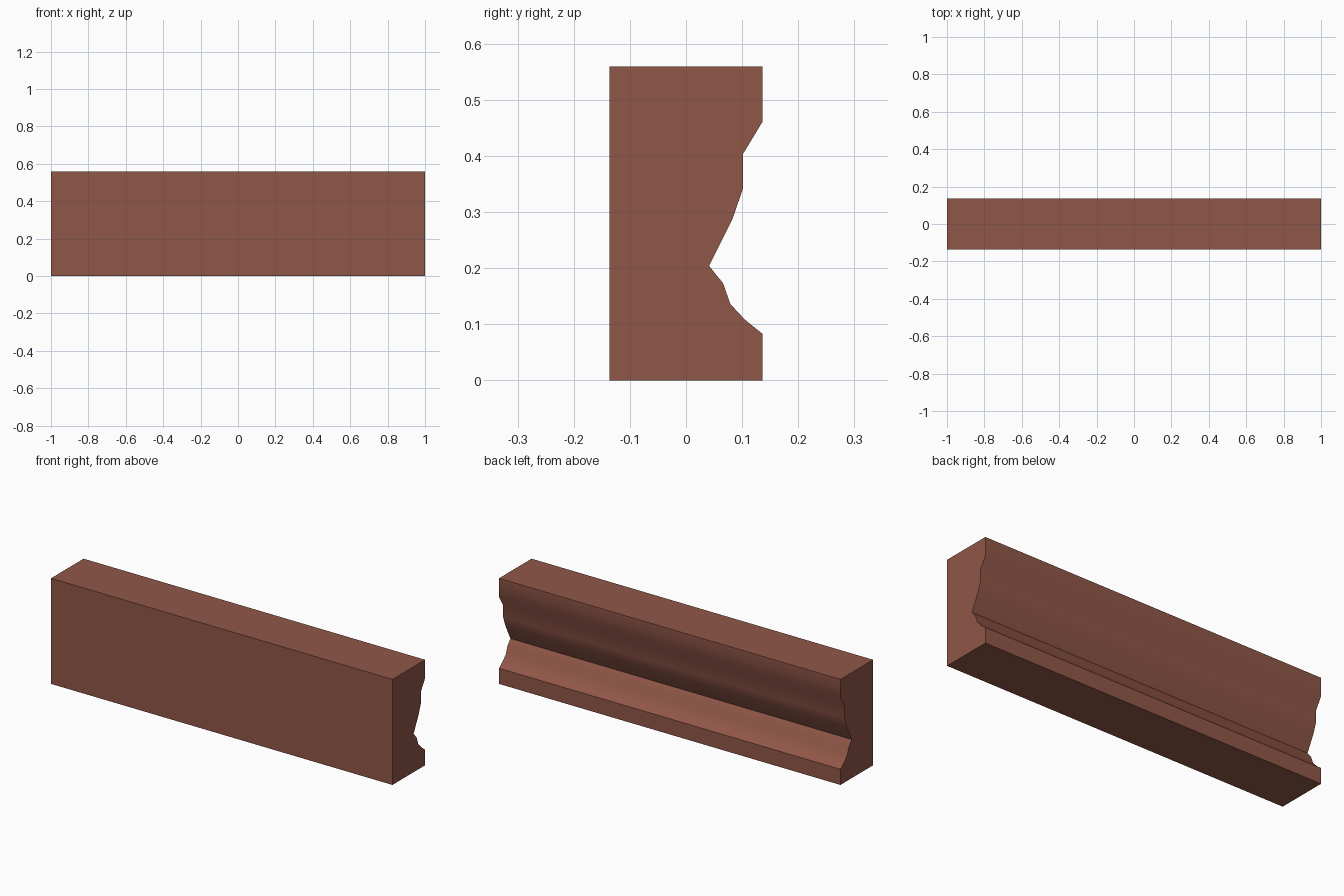
import bpy, bmesh, math

if "Cube" in bpy.data.objects:
    bpy.data.objects.remove(bpy.data.objects["Cube"])

# Cross-section of the moulding in (y, z)
PROFILE = [(-0.136, 0), (0.136, 0), (0.136, 0.083), (0.105, 0.108), (0.079, 0.136),
           (0.066, 0.173), (0.041, 0.204), (0.083, 0.288), (0.102, 0.343),
           (0.102, 0.404), (0.136, 0.46), (0.136, 0.559), (-0.136, 0.559)]

# Terracotta colour
mat = bpy.data.materials.new("terracotta brown")
mat.diffuse_color = (0.28, 0.095, 0.064, 1)
mat.use_nodes = True
mat.node_tree.nodes["Principled BSDF"].inputs["Base Color"].default_value = mat.diffuse_color

# Extrude the profile along x
bm = bmesh.new()
end = bm.faces.new([bm.verts.new((-1, y, z)) for y, z in PROFILE])
ext = bmesh.ops.extrude_face_region(bm, geom=[end], use_keep_orig=True)
verts = [g for g in ext["geom"] if isinstance(g, bmesh.types.BMVert)]
bmesh.ops.translate(bm, verts=verts, vec=(2, 0, 0))
bmesh.ops.recalc_face_normals(bm, faces=bm.faces)
mesh = bpy.data.meshes.new("moulding_block")
bm.to_mesh(mesh)
bm.free()
mesh.materials.append(mat)

block = bpy.data.objects.new("moulding_block", mesh)
bpy.context.collection.objects.link(block)
bpy.context.view_layer.objects.active = block
block.select_set(True)
# Soft hollows, crisp corners
bpy.ops.object.shade_smooth_by_angle(angle=math.radians(35))
